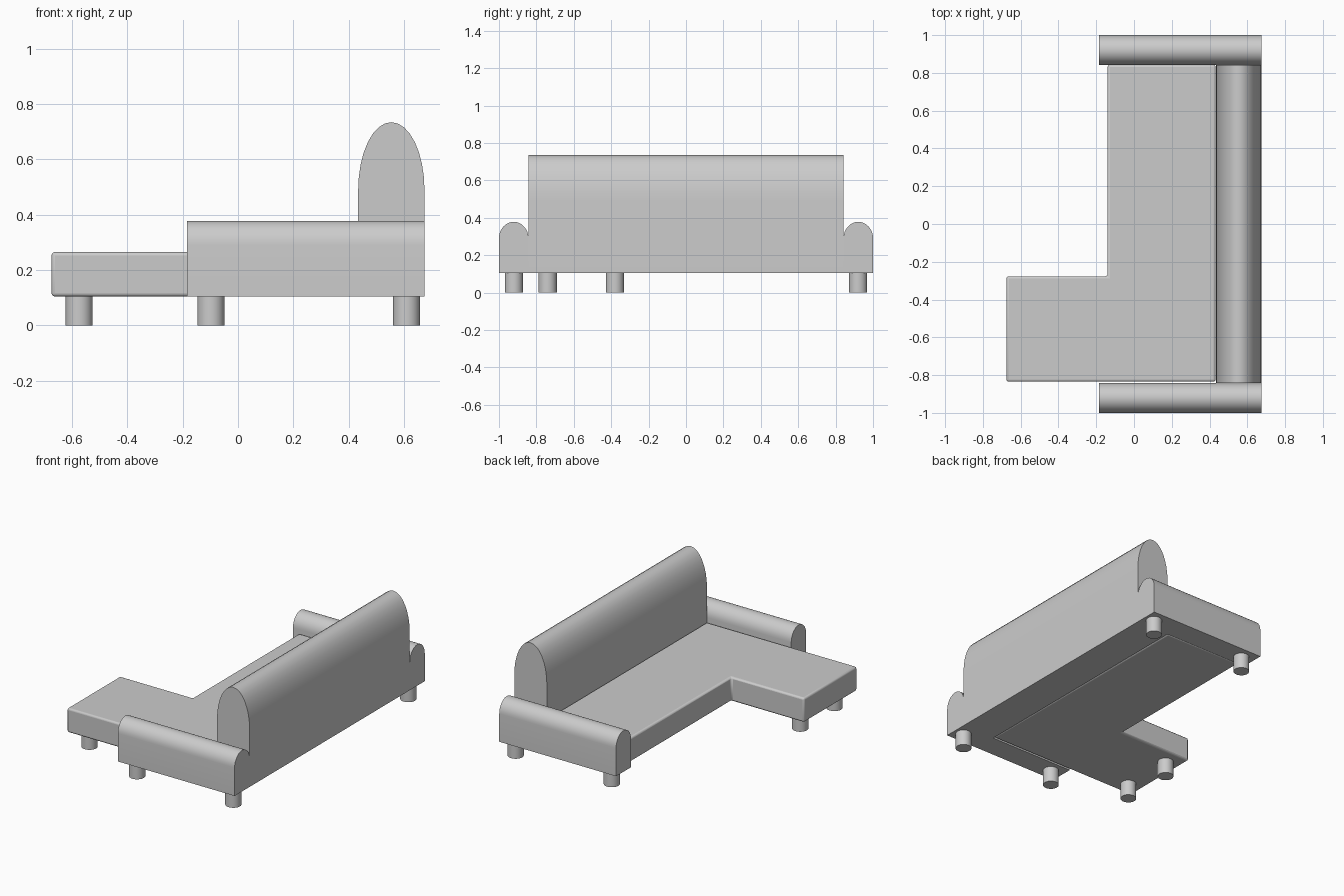
import bpy, bmesh, math

cube = bpy.data.objects.get("Cube")
if cube:
    bpy.data.objects.remove(cube, do_unlink=True)

grey = bpy.data.materials.new("grey_fabric")
grey.use_nodes = True
colour = (0.6, 0.6, 0.6, 1)
grey.diffuse_color = colour
grey.node_tree.nodes["Principled BSDF"].inputs["Base Color"].default_value = colour

FLOOR = 0.104   # underside of the body
BACK = 0.675    # rear plane


def finish(obj, angle=35):
    obj.data.materials.append(grey)
    bpy.ops.object.select_all(action="DESELECT")
    obj.select_set(True)
    bpy.context.view_layer.objects.active = obj
    bpy.ops.object.shade_smooth_by_angle(angle=math.radians(angle))
    return obj


def extrude(name, points, direction):
    """Solid made by sweeping a closed outline along a vector."""
    bm = bmesh.new()
    face = bm.faces.new([bm.verts.new(p) for p in points])
    swept = bmesh.ops.extrude_face_region(bm, geom=[face])["geom"]
    verts = [g for g in swept if isinstance(g, bmesh.types.BMVert)]
    bmesh.ops.translate(bm, verts=verts, vec=direction)
    bmesh.ops.recalc_face_normals(bm, faces=bm.faces)
    mesh = bpy.data.meshes.new(name)
    bm.to_mesh(mesh)
    bm.free()
    obj = bpy.data.objects.new(name, mesh)
    bpy.context.collection.objects.link(obj)
    return obj


def arch(low, high, spring, top, steps=16):
    """Upright outline with a half-ellipse on top."""
    mid, half = (low + high) / 2, (high - low) / 2
    curve = [(mid + half * math.cos(math.pi * i / steps),
              spring + (top - spring) * math.sin(math.pi * i / steps))
             for i in range(steps + 1)]
    return [(low, FLOOR), (high, FLOOR)] + curve


# L-shaped seat with softened edges
outline = [(-BACK, -0.835), (0.432, -0.835), (0.432, 0.842),
           (-0.14, 0.842), (-0.14, -0.277), (-BACK, -0.277)]
seat = extrude("seat", [(x, y, FLOOR) for x, y in outline], (0, 0, 0.161))
bevel = seat.modifiers.new("soft_edges", "BEVEL")
bevel.width = 0.012
bevel.segments = 3
finish(seat)

# Tall rounded backrest
finish(extrude("backrest",
               [(x, -0.842, z) for x, z in arch(0.435, BACK, 0.49, 0.735)],
               (0, 1.684, 0)))

# Rounded armrests and their legs, mirrored front to rear
leg_spots = [(-0.575, -0.74), (-0.575, -0.38)]
for side, label in ((-1, "right"), (1, "left")):
    profile = [(-0.185, side * y, z) for y, z in arch(0.842, 1.0, 0.29, 0.378)]
    finish(extrude(label + "_armrest", profile, (BACK + 0.185, 0, 0)))
    leg_spots += [(x, side * 0.92) for x in (-0.098, 0.61)]

# Round legs
for i, (x, y) in enumerate(leg_spots):
    bpy.ops.mesh.primitive_cylinder_add(vertices=32, radius=0.049, depth=0.106,
                                        location=(x, y, 0.053))
    leg = bpy.context.object
    leg.name = f"leg_{i + 1}"
    finish(leg)
